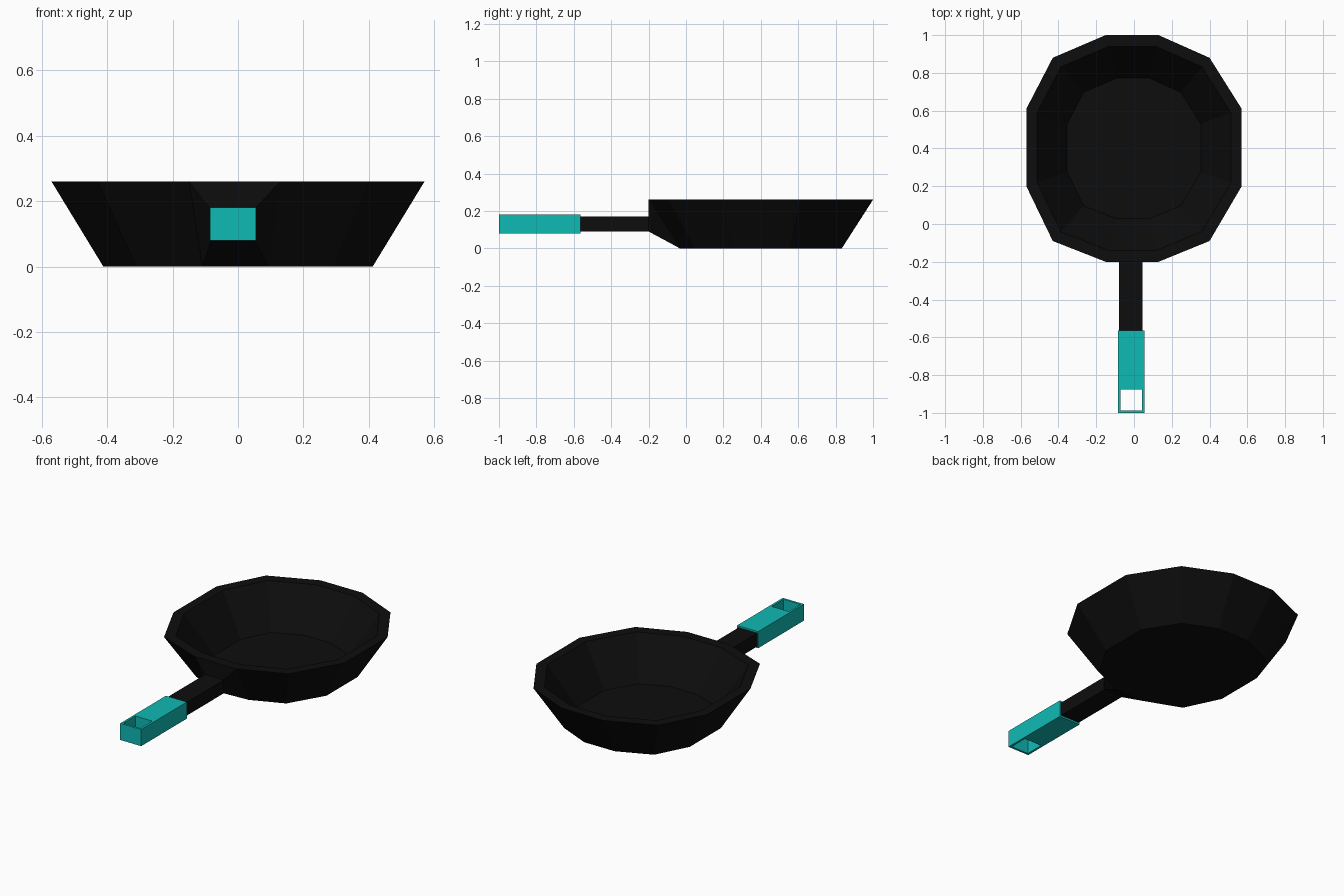
import bpy, bmesh

if "Cube" in bpy.data.objects:
    bpy.data.objects.remove(bpy.data.objects["Cube"])


def material(name, rgb):
    m = bpy.data.materials.new(name)
    m.diffuse_color = (*rgb, 1)
    m.use_nodes = True
    m.node_tree.nodes["Principled BSDF"].inputs["Base Color"].default_value = m.diffuse_color
    return m


def ring(bm, pts):
    return [bm.verts.new(p) for p in pts]


def bridge(bm, a, b, skip=()):
    n = len(a)
    for i in range(n):
        if i not in skip:
            j = (i + 1) % n
            bm.faces.new((a[i], a[j], b[j], b[i]))


def finish(bm, name, mat):
    bmesh.ops.recalc_face_normals(bm, faces=bm.faces)
    me = bpy.data.meshes.new(name)
    bm.to_mesh(me)
    bm.free()
    me.materials.append(mat)
    ob = bpy.data.objects.new(name, me)
    bpy.context.collection.objects.link(ob)
    return ob


black = material("black_iron", (0.004, 0.004, 0.004))
teal = material("teal_grip", (0.005, 0.49, 0.46))

# Twelve-sided rim outline; edge 0 faces the handle
CY = 0.4
outline = [(-0.15, -0.6), (0.13, -0.6), (0.40, -0.49), (0.57, -0.2),
           (0.57, 0.21), (0.40, 0.48), (0.13, 0.6), (-0.15, 0.6),
           (-0.43, 0.48), (-0.57, 0.21), (-0.57, -0.2), (-0.43, -0.49)]


def pan_ring(bm, s, z):
    return ring(bm, [(x * s, CY + y * s, z) for x, y in outline])


# Pan bowl: base, outer rim, inner rim, cooking floor
bm = bmesh.new()
base = pan_ring(bm, 0.722, 0.0)
rim = pan_ring(bm, 1.0, 0.26)
lip = pan_ring(bm, 0.9, 0.26)
floor = pan_ring(bm, 0.62, 0.03)
bm.faces.new(base)
bridge(bm, base, rim, skip=(0,))
bridge(bm, rim, lip)
bridge(bm, lip, floor)
bm.faces.new(floor)

# Handle stem grows out of the front wall panel
X0, X1, Z0, Z1 = -0.08, 0.045, 0.09, 0.17
stem = [ring(bm, [(X0, y, Z0), (X1, y, Z0), (X1, y, Z1), (X0, y, Z1)])
        for y in (-0.2, -0.57)]
bridge(bm, [base[0], base[1], rim[1], rim[0]], stem[0])
bridge(bm, stem[0], stem[1])
bm.faces.new(stem[1])
finish(bm, "pan_and_stem", black)

# Grip sleeve with a through hole for hanging
bm = bmesh.new()


def rect(x0, x1, y0, y1, z):
    return ring(bm, [(x0, y0, z), (x1, y0, z), (x1, y1, z), (x0, y1, z)])


outer = (-0.085, 0.055, -1.0, -0.565)
hole = (-0.072, 0.042, -0.987, -0.875)
loops = [rect(*outer, 0.08), rect(*outer, 0.18),
         rect(*hole, 0.18), rect(*hole, 0.08)]
for k in range(4):
    bridge(bm, loops[k], loops[(k + 1) % 4])
finish(bm, "handle_grip", teal)
